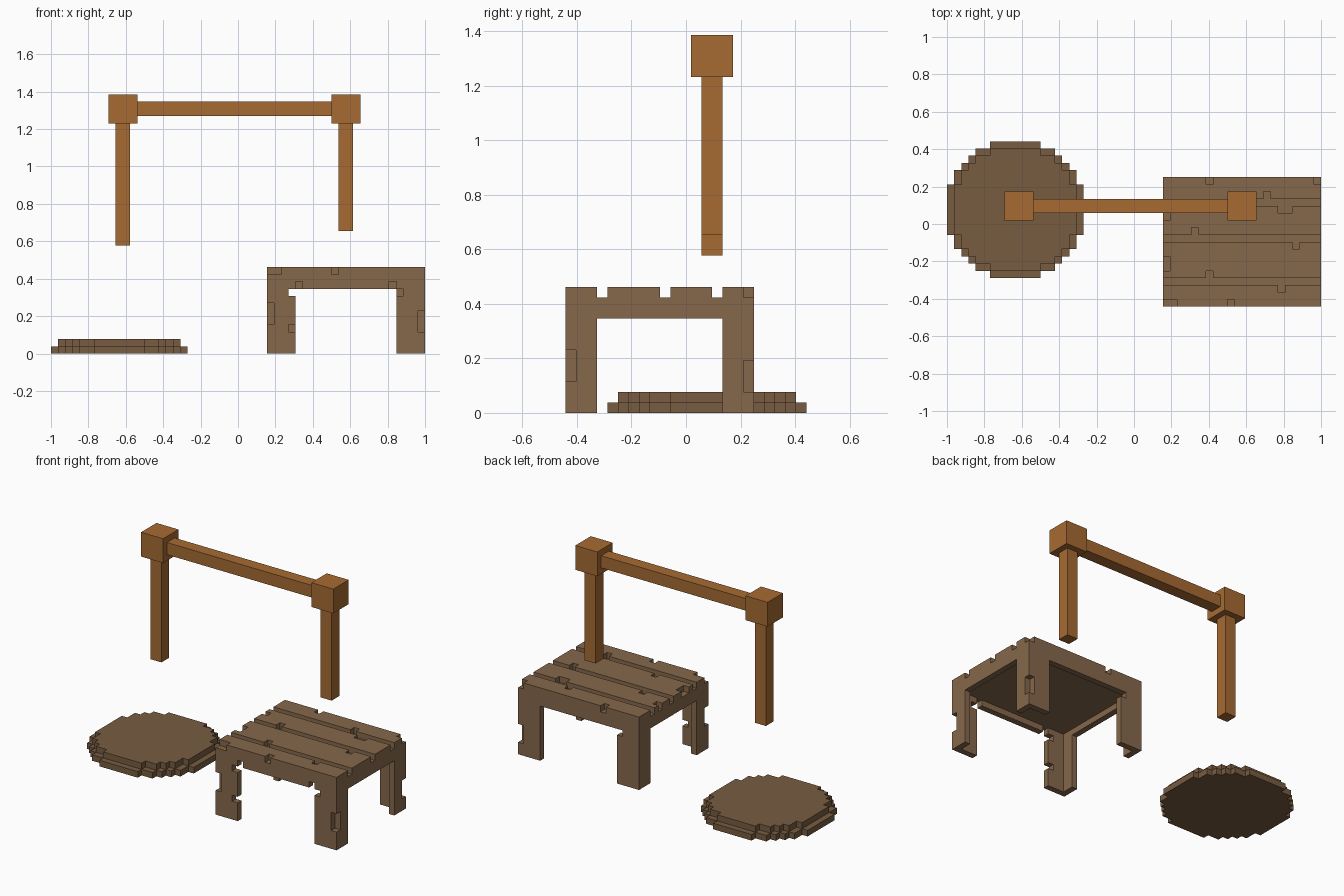
import bpy, bmesh
from mathutils import Vector

if "Cube" in bpy.data.objects:
    bpy.data.objects.remove(bpy.data.objects["Cube"])

V = 1 / 26                                # edge of one block
ORIGIN = Vector((-1, -11.5 * V, 0))       # corner of the block grid


def material(name, color):
    m = bpy.data.materials.new(name)
    m.diffuse_color = (*color, 1)
    m.use_nodes = True
    m.node_tree.nodes["Principled BSDF"].inputs["Base Color"].default_value = m.diffuse_color
    return m


TABLE = material("table_wood", (0.24, 0.14, 0.07))
DISC = material("disc_wood", (0.185, 0.107, 0.053))
FRAME = material("frame_wood", (0.38, 0.145, 0.032))


def cells(x0, x1, y0, y1, z0, z1):
    return {(x, y, z) for x in range(x0, x1) for y in range(y0, y1) for z in range(z0, z1)}


def block_object(name, blocks, mat, solid=None):
    """Skin a set of blocks, leaving out faces buried in the solid set."""
    solid = solid or blocks
    bm = bmesh.new()
    verts = {}
    for c in sorted(blocks):
        for a in range(3):
            for s in (0, 1):
                n = list(c)
                n[a] += 2 * s - 1
                if tuple(n) in solid:
                    continue
                u, w = (a + 1) % 3, (a + 2) % 3
                ring = []
                for du, dw in ((0, 0), (1, 0), (1, 1), (0, 1)):
                    p = list(c)
                    p[a] += s
                    p[u] += du
                    p[w] += dw
                    p = tuple(p)
                    if p not in verts:
                        verts[p] = bm.verts.new(ORIGIN + Vector(p) * V)
                    ring.append(verts[p])
                bm.faces.new(ring if s else ring[::-1])
    bmesh.ops.dissolve_limit(bm, angle_limit=0.01, verts=bm.verts[:], edges=bm.edges[:])
    me = bpy.data.meshes.new(name)
    bm.to_mesh(me)
    bm.free()
    me.materials.append(mat)
    ob = bpy.data.objects.new(name, me)
    bpy.context.collection.objects.link(ob)


# Hanging frame: two corner blocks, a beam and two posts of unequal length
for name, box in {
    "left_corner_block": (8, 12, 12, 16, 32, 36),
    "right_corner_block": (39, 43, 12, 16, 32, 36),
    "cross_beam": (12, 39, 13, 15, 33, 35),
    "left_post": (9, 11, 13, 15, 15, 32),
    "right_post": (40, 42, 13, 15, 17, 32),
}.items():
    block_object(name, cells(*box), FRAME)

# Stepped round disc
disc = {(x + 9, y + 13, z)
        for z, r2 in ((0, 90.25), (1, 74)) for x in range(-9, 10) for y in range(-9, 10)
        if x * x + y * y <= r2}
block_object("round_disc", disc, DISC)

# Tabletop with plank grooves and worn notches
top = cells(30, 52, 0, 18, 10, 12)
for y in (3, 9, 14):
    top -= cells(30, 52, y, y + 1, 11, 12)
for x, y in ((34, 10), (48, 8), (36, 4), (46, 2), (44, 15), (46, 13), (47, 13), (36, 17),
             (30, 12), (30, 5), (30, 6), (30, 0), (31, 0), (39, 0), (51, 17)):
    top.discard((x, y, 11))

# Thin apron under the top
apron = cells(30, 52, 0, 18, 9, 10) - cells(31, 51, 1, 17, 9, 10)
apron -= {(34, 0, 9), (47, 0, 9)}

# Four L-shaped corner legs
legs = {}
for xn, xe, xa in (("left", 30, 30), ("right", 51, 48)):
    for yn, ye, ya in (("front", 0, 0), ("back", 17, 15)):
        legs[f"{yn}_{xn}_leg"] = (cells(xa, xa + 4, ye, ye + 1, 0, 9)
                                  | cells(xe, xe + 1, ya, ya + 3, 0, 9))
legs["front_left_leg"] -= cells(30, 31, 0, 1, 4, 7) | {(33, 0, 3), (33, 0, 8)}
legs["front_right_leg"] -= cells(51, 52, 0, 1, 3, 6) | {(48, 0, 8)}
legs["back_right_leg"] -= cells(51, 52, 17, 18, 2, 5)
legs["back_left_leg"] -= {(33, 17, 8)}

table = top | apron | set().union(*legs.values())
for name, part in {"tabletop": top, "apron": apron, **legs}.items():
    block_object(name, part, TABLE, table)
